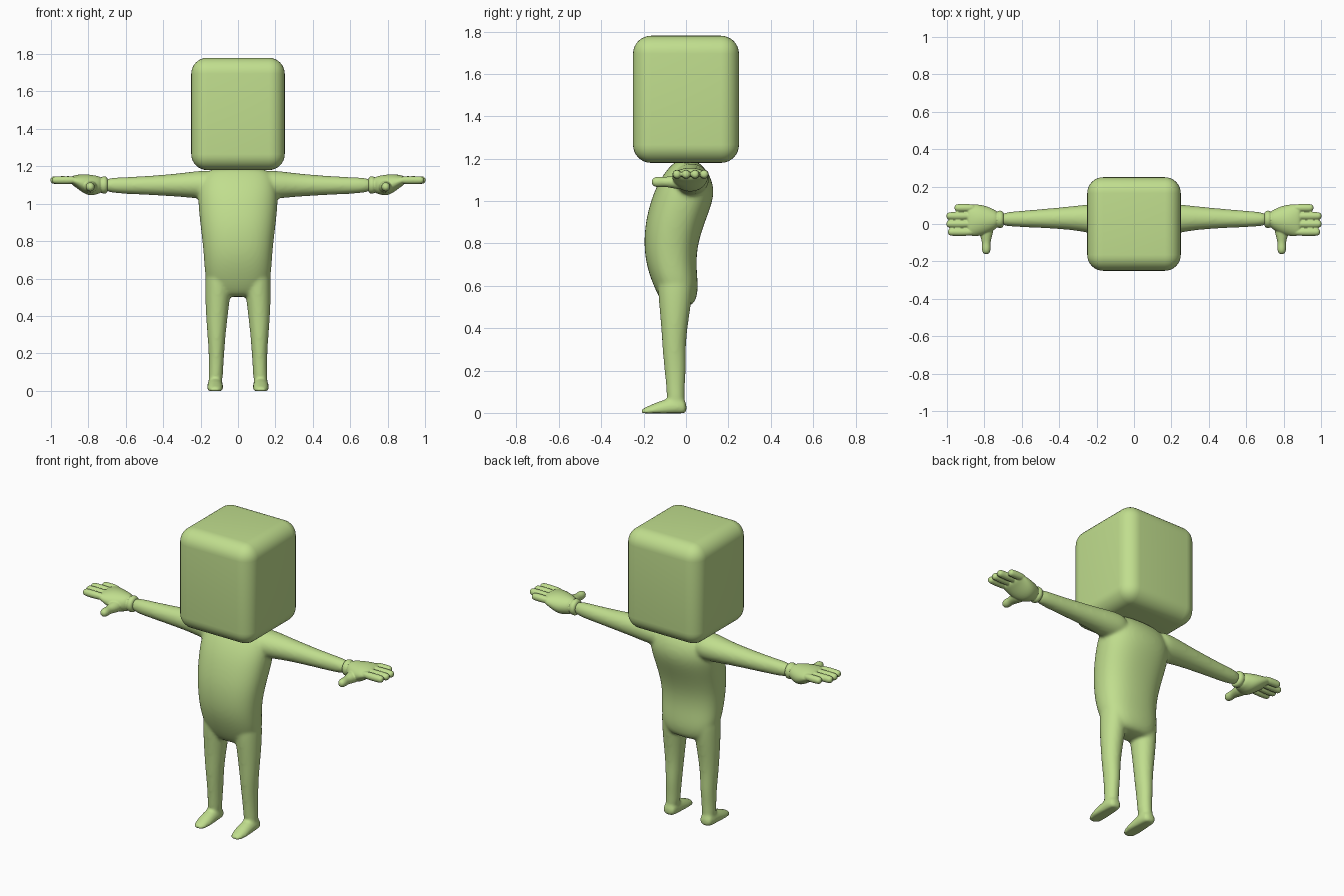
import bpy, bmesh
from math import sin, cos, pi, copysign
from mathutils import Vector

old = bpy.data.objects.get("Cube")
if old:
    bpy.data.objects.remove(old, do_unlink=True)

GREEN = (0.53, 0.73, 0.27, 1.0)
skin = bpy.data.materials.new("soft_green")
skin.use_nodes = True
skin.diffuse_color = GREEN
skin.node_tree.nodes["Principled BSDF"].inputs["Base Color"].default_value = GREEN

# Position of the along, first and second section axes in each loft direction
ORDER = {"x": (0, 1, 2), "y": (1, 0, 2), "z": (2, 0, 1)}


def loft(bm, axis, rings, side=1, power=1.0, sides=20, floor=None):
    """Skin oval rings (along, centre a, centre b, radius a, radius b)."""
    loops = []
    for along, a, b, ra, rb in rings:
        loop = []
        for i in range(sides):
            c, s = cos(2 * pi * i / sides), sin(2 * pi * i / sides)
            values = (along,
                      a + ra * copysign(abs(c) ** power, c),
                      b + rb * copysign(abs(s) ** power, s))
            p = Vector((0, 0, 0))
            for slot, value in zip(ORDER[axis], values):
                p[slot] = value
            p.x *= side
            if floor is not None:
                p.z = max(p.z, floor)
            loop.append(bm.verts.new(p))
        loops.append(loop)
    for low, high in zip(loops, loops[1:]):
        for i in range(sides):
            j = (i + 1) % sides
            bm.faces.new((low[i], low[j], high[j], high[i]))
    bm.faces.new(loops[0][::-1])
    bm.faces.new(loops[-1])


def capsule(bm, axis, start, end, a, b, r, side):
    """A finger with rounded ends."""
    d = copysign(r, end - start)
    rings = [(start, a, b, r, r), (end - d, a, b, r, r),
             (end - d * 0.35, a, b, r * 0.85, r * 0.85),
             (end, a, b, r * 0.4, r * 0.4)]
    loft(bm, axis, rings, side, sides=12)


def finish(name, bm):
    bmesh.ops.recalc_face_normals(bm, faces=bm.faces)
    mesh = bpy.data.meshes.new(name)
    bm.to_mesh(mesh)
    bm.free()
    mesh.materials.append(skin)
    obj = bpy.data.objects.new(name, mesh)
    bpy.context.collection.objects.link(obj)
    mesh.shade_smooth()
    return obj


def fuse(obj, voxel, repeats):
    """Round the parts and melt them into one smooth skin."""
    obj.modifiers.new("round", "SUBSURF").levels = 2
    obj.modifiers["round"].render_levels = 2
    melt = obj.modifiers.new("melt", "REMESH")
    melt.mode = "VOXEL"
    melt.voxel_size = voxel
    melt.use_smooth_shade = True
    soft = obj.modifiers.new("soften", "SMOOTH")
    soft.factor = 0.5
    soft.iterations = repeats


# Head: rounded block
bm = bmesh.new()
bmesh.ops.create_cube(bm, size=1)
bmesh.ops.scale(bm, vec=(0.5, 0.5, 0.6), verts=bm.verts)
bmesh.ops.translate(bm, vec=(0, 0, 1.48), verts=bm.verts)
bmesh.ops.bevel(bm, geom=bm.edges[:], offset=0.085, segments=8,
                profile=0.5, affect="EDGES")
finish("head", bm)

# Torso: height, front, back, half width
TORSO = [(0.5, -0.09, 0.02, 0.11), (0.53, -0.12, 0.05, 0.15),
         (0.6, -0.155, 0.06, 0.178), (0.7, -0.19, 0.048, 0.183),
         (0.8, -0.2, 0.057, 0.192), (0.9, -0.193, 0.09, 0.205),
         (1.0, -0.168, 0.13, 0.215), (1.07, -0.14, 0.133, 0.215),
         (1.13, -0.105, 0.11, 0.2), (1.17, -0.07, 0.075, 0.17),
         (1.19, -0.045, 0.05, 0.13)]
ARM = [(0.1, 0.02, 1.1, 0.09, 0.08), (0.2, 0.026, 1.102, 0.085, 0.077),
       (0.3, 0.032, 1.1, 0.067, 0.064), (0.45, 0.03, 1.098, 0.054, 0.053),
       (0.6, 0.027, 1.097, 0.044, 0.045), (0.73, 0.025, 1.1, 0.037, 0.04)]
LEG = [(0.03, 0.122, -0.045, 0.04, 0.045), (0.1, 0.118, -0.05, 0.038, 0.042),
       (0.2, 0.115, -0.05, 0.042, 0.052), (0.3, 0.115, -0.057, 0.049, 0.055),
       (0.4, 0.113, -0.055, 0.059, 0.062), (0.5, 0.109, -0.052, 0.067, 0.075),
       (0.6, 0.103, -0.05, 0.073, 0.085), (0.66, 0.1, -0.05, 0.07, 0.08)]
FOOT = [(0.004, 0.122, 0.02, 0.03, 0.03), (-0.02, 0.122, 0.03, 0.042, 0.045),
        (-0.09, 0.122, 0.025, 0.042, 0.044), (-0.15, 0.122, 0.012, 0.044, 0.034),
        (-0.195, 0.122, 0.005, 0.036, 0.02), (-0.214, 0.122, 0.004, 0.02, 0.012)]

# Body: torso, arms, legs and feet in one skin
bm = bmesh.new()
loft(bm, "z", [(z, 0, (f + b) / 2, w, (b - f) / 2) for z, f, b, w in TORSO],
     power=0.85)
for side in (-1, 1):
    loft(bm, "x", ARM, side)
    loft(bm, "z", LEG, side)
    loft(bm, "y", FOOT, side, floor=-0.002)
fuse(finish("body", bm), 0.009, 8)

# Hands: cuff, palm, four fingers and a thumb
CUFF = [(x, 0.025, 1.1, r, r) for x, r in
        ((0.695, 0.03), (0.702, 0.047), (0.728, 0.049), (0.738, 0.03))]
PALM = [(0.72, 0.025, 1.1, 0.038, 0.04), (0.755, 0.022, 1.1, 0.06, 0.05),
        (0.79, 0.02, 1.098, 0.077, 0.058), (0.83, 0.02, 1.108, 0.086, 0.051),
        (0.87, 0.02, 1.122, 0.086, 0.032), (0.895, 0.02, 1.125, 0.08, 0.02)]
THUMB = [(-0.0, 0.79, 1.09, 0.045, 0.04), (-0.06, 0.79, 1.09, 0.034, 0.031),
         (-0.1, 0.79, 1.09, 0.021, 0.022), (-0.125, 0.79, 1.09, 0.025, 0.026),
         (-0.15, 0.79, 1.09, 0.022, 0.023), (-0.162, 0.79, 1.09, 0.01, 0.01)]
FINGERS = [(-0.043, 0.995), (0, 1.003), (0.043, 1.003), (0.086, 0.96)]
for name, side in (("left_hand", 1), ("right_hand", -1)):
    bm = bmesh.new()
    loft(bm, "x", CUFF, side)
    loft(bm, "x", PALM, side)
    loft(bm, "y", THUMB, side)
    for y, tip in FINGERS:
        capsule(bm, "x", 0.84, tip, y, 1.126, 0.0225, side)
    fuse(finish(name, bm), 0.004, 3)
